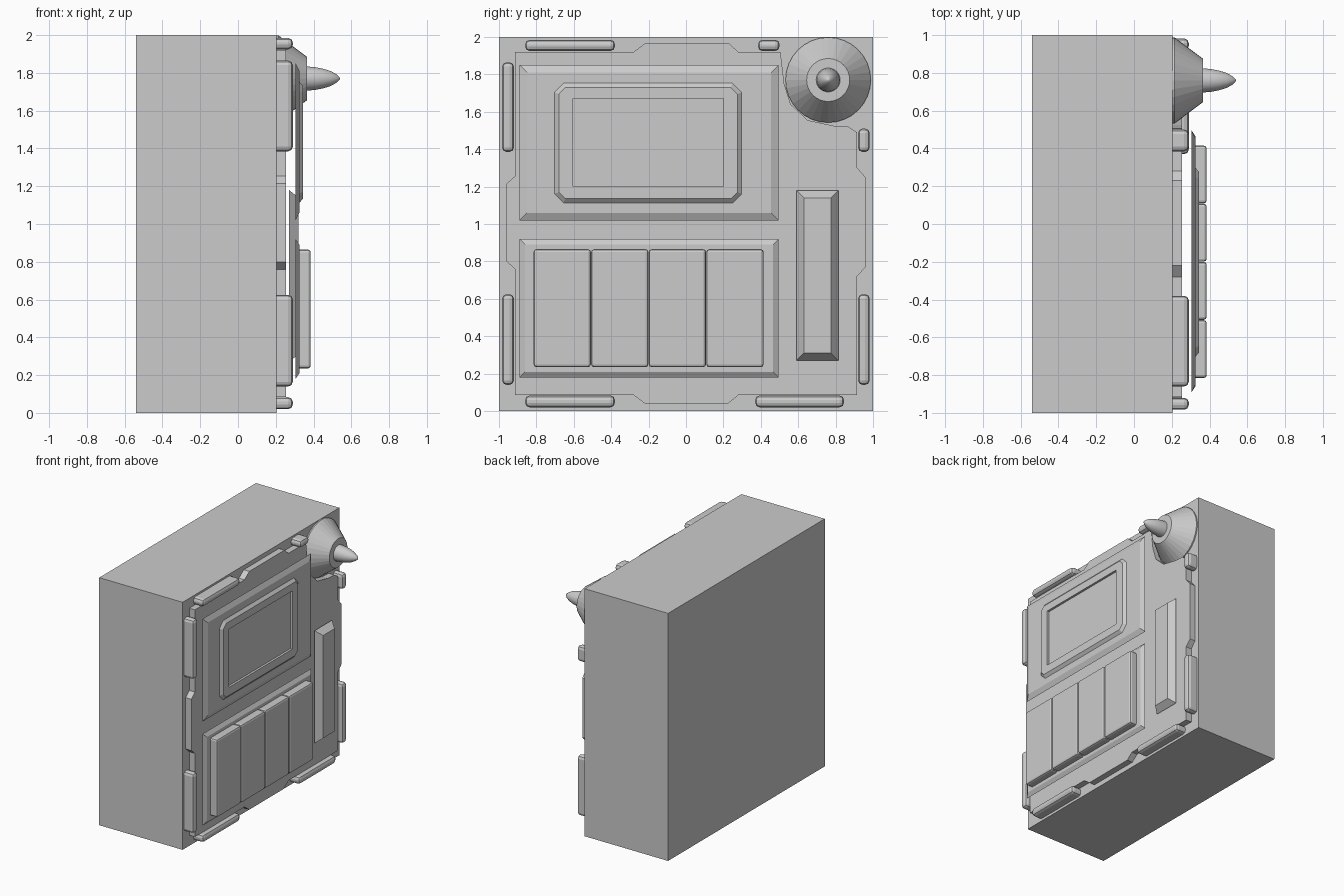
import bpy, bmesh
from math import cos, sin, pi

if "Cube" in bpy.data.objects:
    bpy.data.objects.remove(bpy.data.objects["Cube"])


def finish(name, bm, smooth=None):
    bmesh.ops.recalc_face_normals(bm, faces=bm.faces)
    me = bpy.data.meshes.new(name)
    bm.to_mesh(me)
    bm.free()
    ob = bpy.data.objects.new(name, me)
    bpy.context.collection.objects.link(ob)
    if smooth:
        bpy.ops.object.select_all(action='DESELECT')
        ob.select_set(True)
        bpy.context.view_layer.objects.active = ob
        bpy.ops.object.shade_smooth_by_angle(angle=smooth)
    return ob


def rings(name, loops, cap_start=False, cap_end=True, smooth=None):
    """Skin a stack of loops; each loop is (x, [(y, z), ...])."""
    bm = bmesh.new()
    rows = [[bm.verts.new((x, y, z)) for y, z in pts] for x, pts in loops]
    for a, b in zip(rows, rows[1:]):
        n = len(a)
        for i in range(n):
            j = (i + 1) % n
            bm.faces.new((a[i], a[j], b[j], b[i]))
    if cap_start:
        bm.faces.new(rows[0])
    if cap_end:
        bm.faces.new(rows[-1])
    ob = finish(name, bm, smooth)
    # open shells must face outwards (+x)
    if cap_end and ob.data.polygons[-1].normal.x < 0:
        ob.data.flip_normals()
    return ob


def rect(y0, y1, z0, z1, inset=0.0, cut=0.0):
    y0, y1, z0, z1 = y0 + inset, y1 - inset, z0 + inset, z1 - inset
    if not cut:
        return [(y0, z0), (y1, z0), (y1, z1), (y0, z1)]
    return [(y0 + cut, z0), (y1 - cut, z0), (y1, z0 + cut), (y1, z1 - cut),
            (y1 - cut, z1), (y0 + cut, z1), (y0, z1 - cut), (y0, z0 + cut)]


def circle(r, n=32, cy=0.76, cz=1.77):
    return [(cy + r * cos(2 * pi * i / n), cz + r * sin(2 * pi * i / n)) for i in range(n)]


def box(name, x0, x1, y0, y1, z0, z1, bevel=0.0, seg=2):
    bm = bmesh.new()
    bmesh.ops.create_cube(bm, size=1)
    for v in bm.verts:
        v.co = ((x0 + x1) / 2 + v.co.x * (x1 - x0),
                (y0 + y1) / 2 + v.co.y * (y1 - y0),
                (z0 + z1) / 2 + v.co.z * (z1 - z0))
    if bevel:
        edges = [e for e in bm.edges if max(v.co.x for v in e.verts) > x1 - 1e-4]
        edges = [e for e in edges if min(v.co.x for v in e.verts) > x1 - 1e-4
                 or abs(e.verts[0].co.x - e.verts[1].co.x) > 1e-4]
        bmesh.ops.bevel(bm, geom=edges, offset=bevel, segments=seg, profile=0.5, affect='EDGES')
    return finish(name, bm)


# Main body
box("body", -0.54, 0.205, -1, 1, 0, 2)

# Notched front plate with a curved cutaway around the knob
outline = [(-.915, .085), (-.28, .085), (-.22, .04), (.225, .04), (.28, .085), (.915, .085),
           (.915, .72), (.96, .77), (.96, 1.25), (.915, 1.30), (.915, 1.49), (.87, 1.52),
           (.79, 1.525), (.65, 1.555), (.56, 1.64), (.525, 1.75), (.505, 1.92),
           (.28, 1.92), (.23, 1.965), (-.22, 1.965), (-.28, 1.92), (-.915, 1.92),
           (-.915, 1.255), (-.96, 1.215), (-.96, .80), (-.915, .76)]
rings("front_plate", [(.205, outline), (.255, outline)])

# Rounded bumper bars around the rim
bumpers = [(-.86, -.38, 1.925, 1.985), (.385, .50, 1.925, 1.985),
           (-.86, -.38, .02, .083), (.37, .845, .02, .083),
           (-.983, -.92, 1.385, 1.865), (-.983, -.92, .14, .625),
           (.92, .982, 1.385, 1.51), (.92, .982, .14, .625)]
for i, b in enumerate(bumpers):
    box(f"bumper_{i + 1}", .205, .29, *b, bevel=.024)

# Upper and lower raised panels
for name, z0, z1 in (("upper_panel", 1.02, 1.85), ("lower_panel", .18, .92)):
    r = (-.89, .495, z0, z1)
    edge = .04 if name == "upper_panel" else .03
    rings(name, [(.305, rect(*r)), (.325, rect(*r, inset=edge))])

# Screen frame: chamfered corners outside, recessed rectangle inside
f = (-.72, .315, 1.095, 1.77)


def doubled(pts):
    return [p for p in pts for _ in (0, 1)]


s = (-.605, .20, 1.20, 1.67)
bm = bmesh.new()
outer = [bm.verts.new((.31, *p)) for p in rect(*f, cut=.06)]
top = [bm.verts.new((.345, *p)) for p in rect(*f, inset=.04, cut=.035)]
hole = [bm.verts.new((.345, *p)) for p in rect(*s)]
deep = [bm.verts.new((.327, *p)) for p in rect(*s)]
for i in range(8):
    j = (i + 1) % 8
    bm.faces.new((outer[i], outer[j], top[j], top[i]))
for i in range(4):
    j = (i + 1) % 4
    bm.faces.new((top[2 * i], top[2 * i + 1], hole[j], hole[i]))
    bm.faces.new((top[2 * i + 1], top[(2 * i + 2) % 8], hole[j]))
    bm.faces.new((hole[i], hole[j], deep[j], deep[i]))
bm.faces.new(deep)
finish("screen_frame", bm)

# Four keys
for i in range(4):
    y = -.815 + i * .308
    box(f"key_{i + 1}", .325, .385, y, y + .306, .235, .865, bevel=.015)

# Vertical side bar
bar = (.59, .815, .27, 1.18)
rings("side_bar", [(.27, rect(*bar)), (.32, rect(*bar, inset=.04))])

# Conical knob base and pointed tip
rings("knob_cone", [(.205, circle(.228)), (.215, circle(.228)), (.365, circle(.115))])
tip = [(.365, .064), (.41, .06), (.45, .052), (.49, .04), (.52, .023), (.535, .01), (.54, .002)]
rings("knob_tip", [(x, circle(r)) for x, r in tip], smooth=.7)
